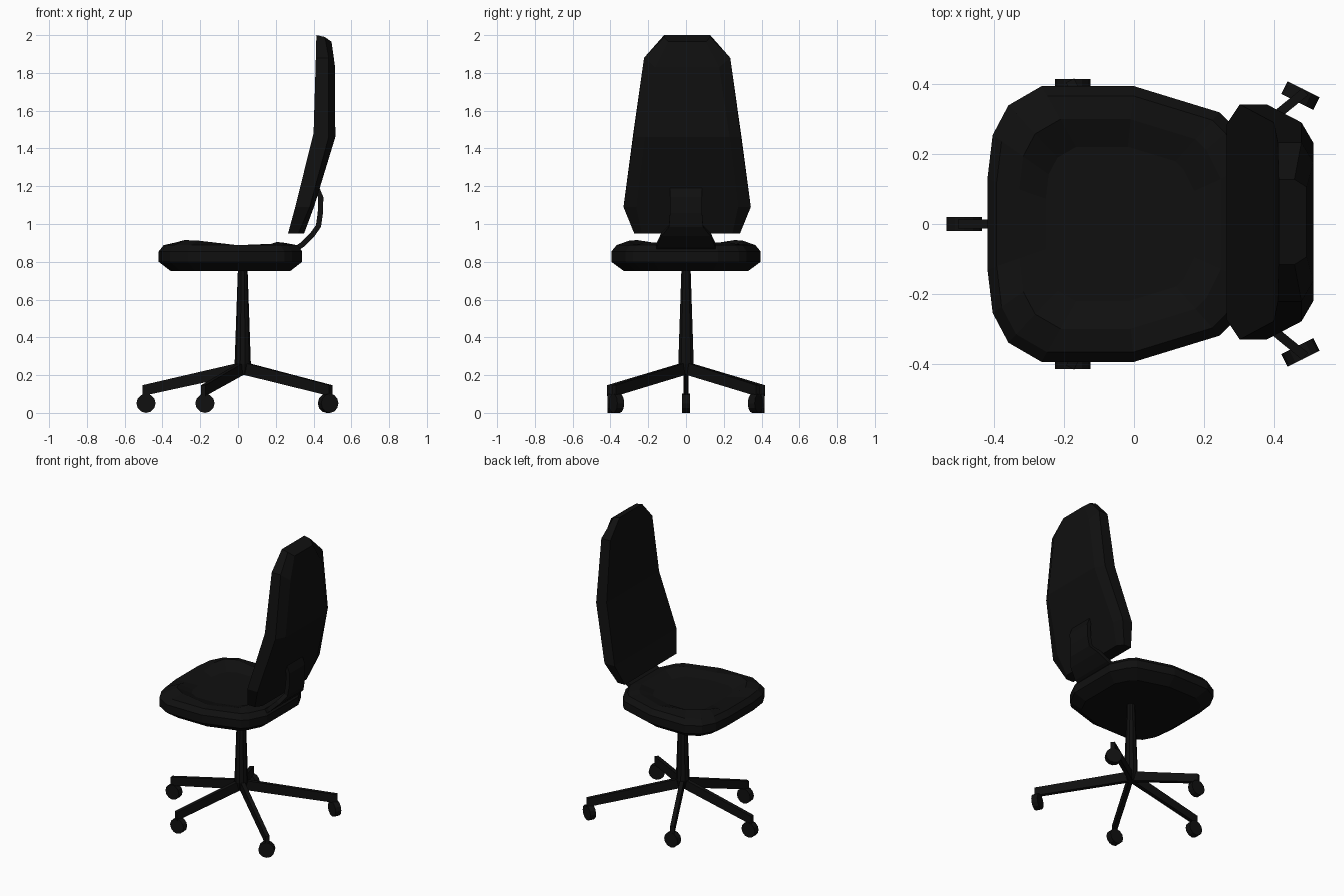
import bpy, bmesh, math
from mathutils import Vector, Matrix

if "Cube" in bpy.data.objects:
    bpy.data.objects.remove(bpy.data.objects["Cube"])

black = bpy.data.materials.new("black")
black.diffuse_color = (0.005, 0.005, 0.005, 1)
black.use_nodes = True
black.node_tree.nodes["Principled BSDF"].inputs["Base Color"].default_value = black.diffuse_color


def finish(name, bm):
    bmesh.ops.recalc_face_normals(bm, faces=bm.faces)
    mesh = bpy.data.meshes.new(name)
    bm.to_mesh(mesh)
    bm.free()
    mesh.materials.append(black)
    ob = bpy.data.objects.new(name, mesh)
    bpy.context.collection.objects.link(ob)
    return ob


def loft(name, rings):
    """Skin a closed solid through rings of equal point count."""
    bm = bmesh.new()
    vs = [[bm.verts.new(p) for p in ring] for ring in rings]
    n = len(rings[0])
    for a, b in zip(vs, vs[1:]):
        for i in range(n):
            j = (i + 1) % n
            bm.faces.new((a[i], a[j], b[j], b[i]))
    bm.faces.new(vs[0][::-1])
    bm.faces.new(vs[-1])
    return finish(name, bm)


def circle(x, y, z, r, n=10):
    return [(x + r * math.cos(2 * math.pi * i / n),
             y + r * math.sin(2 * math.pi * i / n), z) for i in range(n)]


# Seat cushion: half outline with ridge height, swept through inset levels
half = [(-0.42, 0.13, 0.88), (-0.405, 0.255, 0.905), (-0.36, 0.34, 0.915),
        (-0.265, 0.395, 0.912), (0.0, 0.395, 0.885), (0.245, 0.32, 0.895),
        (0.285, 0.28, 0.905), (0.34, 0.17, 0.90)]
outline = half + [(x, -y, z) for x, y, z in reversed(half)]
levels = [(0.83, 0.75), (1.0, 0.80), (1.0, 0.855), (0.93, 0.888), (0.76, None), (0.56, 0.868)]
loft("seat", [[(-0.04 + (x + 0.04) * s, y * s, z or ridge) for x, y, ridge in outline]
              for s, z in levels])

# Backrest: each row is front, side rim and back (x, z), then side and back half widths
rows = [
    ((0.265, 0.95), (0.32, 0.95), (0.35, 0.95), 0.28, 0.24),
    ((0.303, 1.09), (0.38, 1.09), (0.402, 1.09), 0.337, 0.27),
    ((0.40, 1.48), (0.48, 1.46), (0.515, 1.46), 0.285, 0.225),
    ((0.412, 1.88), (0.48, 1.88), (0.514, 1.83), 0.228, 0.17),
    ((0.415, 2.0), (0.46, 1.99), (0.495, 1.965), 0.122, 0.10),
]
oy = 0.006
loft("backrest", [[(f[0], oy - w, f[1]), (r[0], oy - w, r[1]), (b[0], oy - v, b[1]),
                   (b[0], oy + v, b[1]), (r[0], oy + w, r[1]), (f[0], oy + w, f[1])]
                  for f, r, b, w, v in rows])

# Curved strap joining seat and backrest: (x, z, half width)
path = [(0.27, 0.845, 0.16), (0.34, 0.89, 0.155), (0.395, 0.945, 0.13), (0.426, 0.99, 0.09),
        (0.436, 1.06, 0.085), (0.438, 1.14, 0.085), (0.415, 1.195, 0.085)]
rings = []
for i, (x, z, w) in enumerate(path):
    a, b = path[max(i - 1, 0)], path[min(i + 1, len(path) - 1)]
    d = Vector((b[0] - a[0], b[1] - a[1])).normalized() * 0.014
    rings.append([(x + d.y, -w, z - d.x), (x + d.y, w, z - d.x),
                  (x - d.y, w, z + d.x), (x - d.y, -w, z + d.x)])
loft("back_bracket", rings)

# Tapered column
cx = 0.025
loft("column", [circle(cx, 0, 0.205, 0.03), circle(cx, 0, 0.26, 0.043), circle(cx, 0, 0.78, 0.025)])

# Five legs with casters: wheel x, y and heading in degrees
casters = [(-0.487, 0, 0), (-0.175, 0.395, 0), (-0.175, -0.395, 0),
           (0.477, 0.368, -26.6), (0.477, -0.368, 26.6)]
for i, (x, y, deg) in enumerate(casters, 1):
    hub, tip = Vector((cx, 0, 0)), Vector((x, y, 0))
    d = (tip - hub).normalized()
    side = Vector((-d.y, d.x, 0)) * 0.013
    end = tip + d * 0.018
    loft(f"leg_{i}", [[p + side * s + Vector((0, 0, z)) for s, z in
                       ((-1, lo), (1, lo), (1, hi), (-1, hi))]
                      for p, lo, hi in ((hub, 0.205, 0.27), (end, 0.09, 0.147))])
    bm = bmesh.new()
    bmesh.ops.create_cone(bm, cap_ends=True, segments=12, radius1=0.051, radius2=0.051, depth=0.04,
                          matrix=Matrix.Translation((x, y, 0.051))
                          @ Matrix.Rotation(math.radians(deg), 4, 'Z')
                          @ Matrix.Rotation(math.radians(90), 4, 'X'))
    finish(f"caster_{i}", bm)
